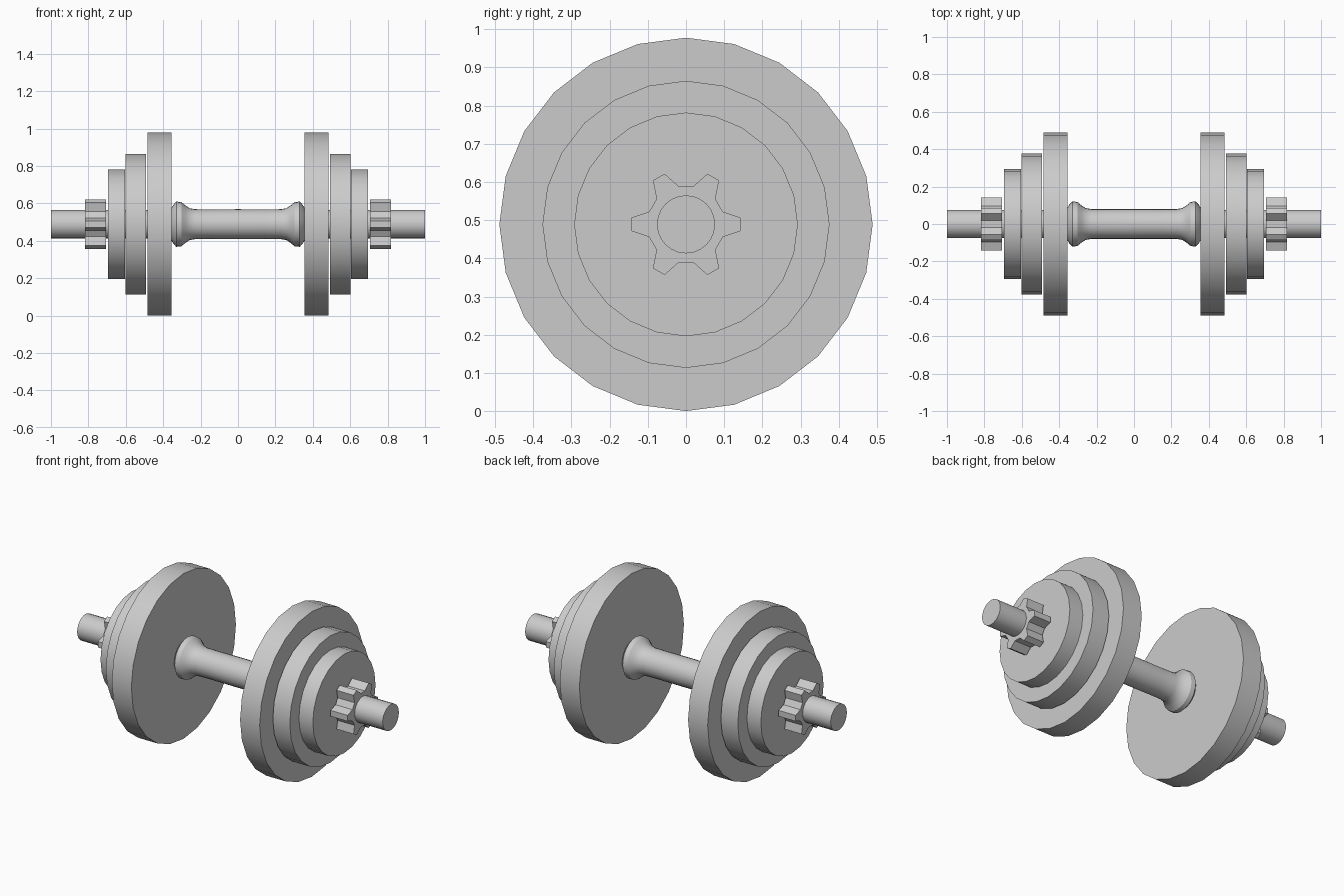
import bpy, bmesh, math

if "Cube" in bpy.data.objects:
    bpy.data.objects.remove(bpy.data.objects["Cube"])

CENTRE_Z = 0.489
SIDES = 24


def finish(name, bm, mirrored):
    bmesh.ops.recalc_face_normals(bm, faces=bm.faces)
    mesh = bpy.data.meshes.new(name)
    bm.to_mesh(mesh)
    bm.free()
    ob = bpy.data.objects.new(name, mesh)
    ob.location.z = CENTRE_Z
    bpy.context.collection.objects.link(ob)
    bpy.ops.object.select_all(action='DESELECT')
    ob.select_set(True)
    bpy.context.view_layer.objects.active = ob
    bpy.ops.object.shade_smooth_by_angle(angle=math.radians(30))
    if mirrored:
        ob.modifiers.new("mirror", 'MIRROR').use_axis[0] = True
    return ob


def loft(name, rings, mirrored=True):
    """Skin a list of (x, outline) rings along the bar and cap both ends."""
    bm = bmesh.new()
    loops = [[bm.verts.new((x, y, z)) for y, z in outline] for x, outline in rings]
    for a, b in zip(loops, loops[1:]):
        for i in range(len(a)):
            j = (i + 1) % len(a)
            bm.faces.new((a[i], a[j], b[j], b[i]))
    bm.faces.new(loops[0])
    bm.faces.new(loops[-1])
    return finish(name, bm, mirrored)


def polar(r, deg):
    return r * math.cos(math.radians(deg)), r * math.sin(math.radians(deg))


def circle(r):
    return [polar(r, 360 * i / SIDES) for i in range(SIDES)]


def turned(name, profile, mirrored=True):
    return loft(name, [(x, circle(r)) for x, r in profile], mirrored)


# Straight bar running the full length
turned("bar", [(-1, 0.076), (1, 0.076)], mirrored=False)

# Hand grip with flared collars and a very slight swell
half = [(0.357, 0.085), (0.345, 0.105), (0.33, 0.121), (0.303, 0.118),
        (0.28, 0.099), (0.258, 0.085), (0.23, 0.08), (0.14, 0.079)]
turned("grip", half + [(0, 0.08)] + [(-x, r) for x, r in reversed(half)], mirrored=False)

# Three stepped weight plates per side
for name, x0, x1, r in (("large_plate", 0.356, 0.484, 0.489),
                        ("medium_plate", 0.491, 0.602, 0.376),
                        ("small_plate", 0.604, 0.695, 0.293)):
    turned(name, [(x0, r), (x1, r)])

# Six-toothed star nuts
star = []
for k in range(6):
    a = 60 * k
    star += [polar(0.144, a - 7), polar(0.144, a + 7), polar(0.102, a + 19), polar(0.102, a + 41)]
loft("star_nut", [(0.706, star), (0.817, star)])
